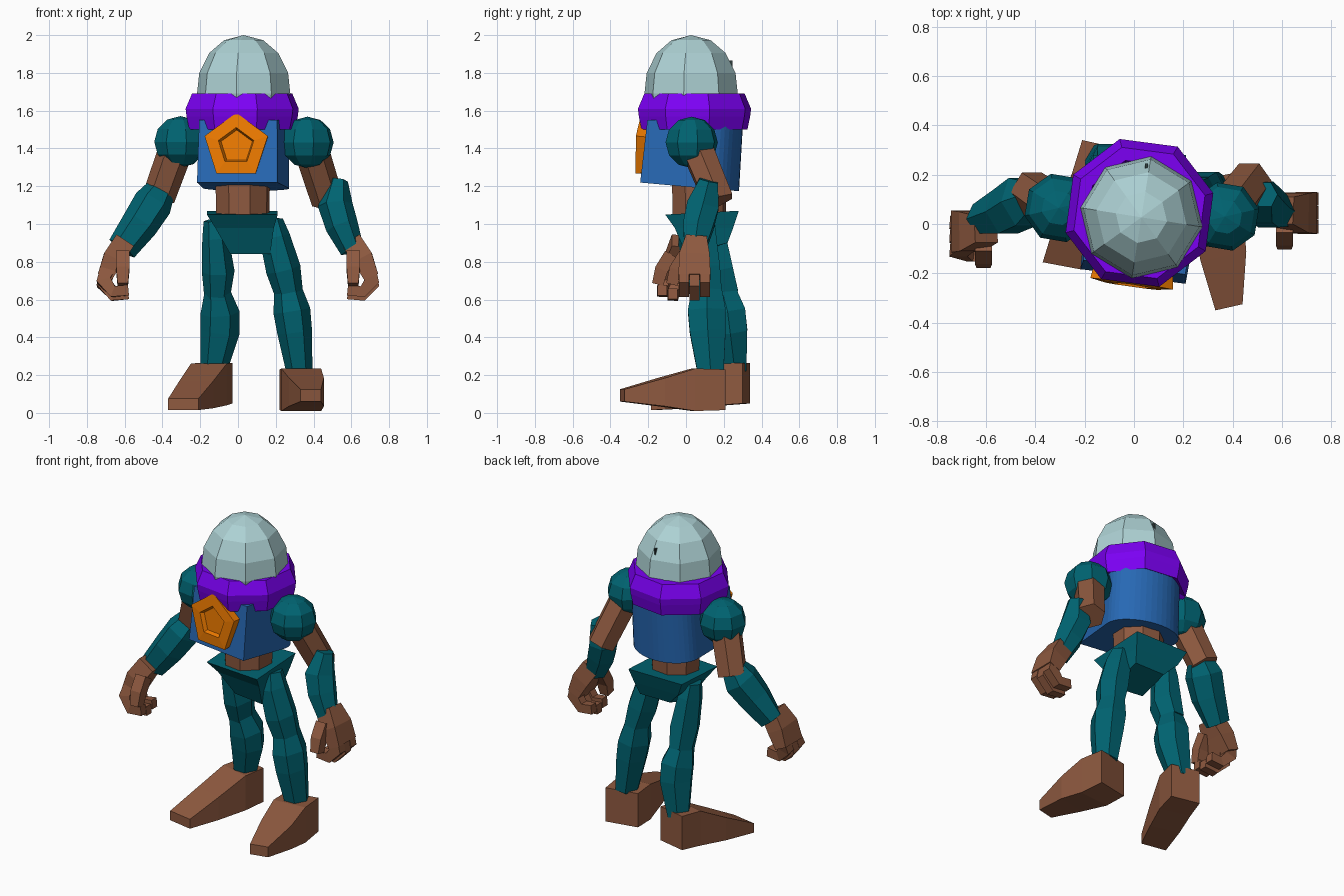
import bpy, bmesh
from math import sin, cos, pi, radians
from mathutils import Vector, Matrix


def mat(name, c):
    m = bpy.data.materials.new(name)
    m.diffuse_color = (*c, 1)
    return m


TEAL = mat("teal", (0.0, 0.125, 0.165))
BROWN = mat("brown", (0.27, 0.1, 0.05))
BLUE = mat("blue", (0.02, 0.14, 0.46))
PURPLE = mat("purple", (0.2, 0.0, 0.9))
ORANGE = mat("orange", (0.87, 0.2, 0.0))
GLASS = mat("pale_blue", (0.42, 0.64, 0.66))
DARK = mat("dark", (0.03, 0.05, 0.05))


def loft(name, rings, m, closed=False):
    """Skin a list of equal-sized point rings; cap the ends or close the loop."""
    bm = bmesh.new()
    vs = [[bm.verts.new(p) for p in r] for r in rings]
    n = len(vs[0])
    pairs = list(zip(vs, vs[1:])) + ([(vs[-1], vs[0])] if closed else [])
    for a, b in pairs:
        for i in range(n):
            j = (i + 1) % n
            bm.faces.new((a[i], a[j], b[j], b[i]))
    if not closed:
        bm.faces.new(vs[0][::-1])
        bm.faces.new(vs[-1])
    bmesh.ops.remove_doubles(bm, verts=bm.verts, dist=1e-5)
    bmesh.ops.recalc_face_normals(bm, faces=bm.faces)
    me = bpy.data.meshes.new(name)
    bm.to_mesh(me)
    bm.free()
    me.materials.append(m)
    ob = bpy.data.objects.new(name, me)
    bpy.context.collection.objects.link(ob)
    return ob


def lathe(name, c, prof, n, phase, m, closed=False):
    """Revolve (radius, z) pairs around a vertical axis through c."""
    ph = radians(phase)
    rings = [[(c[0] + r * cos(ph + 2 * pi * i / n), c[1] + r * sin(ph + 2 * pi * i / n), z)
              for i in range(n)] for r, z in prof]
    return loft(name, rings, m, closed)


def tube(name, path, n, m):
    """Limb through (x, y, z, depth radius, width radius) stations."""
    pts = [Vector(p[:3]) for p in path]
    rings = []
    for i, p in enumerate(path):
        d = (pts[min(i + 1, len(pts) - 1)] - pts[max(i - 1, 0)]).normalized()
        u = Vector((0, 1, 0))
        u = (u - d * u.dot(d)).normalized()
        v = d.cross(u)
        k = 1 / cos(pi / n)
        rings.append([pts[i] + u * p[3] * k * cos(pi / n + 2 * pi * j / n)
                      + v * p[4] * k * sin(pi / n + 2 * pi * j / n) for j in range(n)])
    return loft(name, rings, m)


# helmet dome with small rear slit
lathe("helmet", (0.03, 0.027),
      [(0.24, 1.64), (0.25, 1.69), (0.238, 1.80), (0.185, 1.905), (0.105, 1.973), (0, 2.0)],
      8, -9, GLASS)
loft("helmet_slit", [[(0.05 + a, 0.235 + b, z) for a, b in
                      ((-.006, -.02), (.006, -.02), (.006, .01), (-.006, .01))]
                     for z in (1.80, 1.865)], DARK)

# collar ring
lathe("collar", (0.022, 0.045),
      [(0.20, 1.55), (0.29, 1.50), (0.305, 1.57), (0.31, 1.61), (0.275, 1.69), (0.22, 1.69)],
      8, 15, PURPLE, closed=True)

# torso: flat front, half-round back, slightly turned
YAW = Matrix.Rotation(radians(-8), 3, 'Z')
ARC = 20
prof = [(-0.215, -0.245), (0.215, -0.245)] + [
    (0.23 * cos(pi * i / ARC), 0.09 + 0.16 * sin(pi * i / ARC)) for i in range(ARC + 1)]


def torso_ring(z, slope, lean, k):
    return [YAW @ Vector((x * k, y * k + lean, z - slope * (y + 0.25))) + Vector((0.03, 0.03, 0))
            for x, y in prof]


loft("torso", [torso_ring(1.22, 0.09, 0, 1), torso_ring(1.55, 0, 0.03, 0.97)], BLUE)

# chest badge: pentagon with recessed centre
tilt = Matrix.Rotation(radians(-3), 3, 'X')


def pent(r, d):
    return [YAW @ (tilt @ Vector((r * cos(pi / 2 + 2 * pi * i / 5), d,
                                  r * sin(pi / 2 + 2 * pi * i / 5))))
            + Vector((-0.007, -0.225, 1.41)) for i in range(5)]


loft("chest_badge", [pent(0.17, 0.035), pent(0.178, -0.02), pent(0.10, -0.025),
                     pent(0.088, 0.0)], ORANGE)

# waist and pelvis
lathe("waist", (0.025, 0.07), [(0.145, 1.03), (0.15, 1.26)], 8, 15, BROWN)


def rect(x0, x1, y0, y1, zf, zb):
    return [(x0, y0 + 0.03, zf), (x1, y0, zf), (x1, y1, zb), (x0, y1, zb)]


loft("pelvis", [rect(-0.04, 0.17, 0.0, 0.22, 0.84, 0.9),
                rect(-0.12, 0.19, -0.06, 0.25, 0.98, 0.98),
                rect(-0.165, 0.21, -0.11, 0.28, 1.05, 1.07)], TEAL)

# legs
tube("right_thigh", [(0.18, 0.09, 1.02, .06, .05), (0.195, 0.08, 0.93, .08, .07),
                     (0.24, 0.09, 0.76, .09, .08), (0.27, 0.11, 0.63, .08, .065)], 6, TEAL)
tube("right_shin", [(0.265, 0.11, 0.65, .08, .065), (0.285, 0.11, 0.54, .1, .085),
                    (0.3, 0.115, 0.43, .095, .08), (0.325, 0.13, 0.22, .07, .06)], 6, TEAL)
tube("left_thigh", [(-0.13, 0.12, 1.02, .06, .045), (-0.12, 0.13, 0.93, .08, .06),
                    (-0.105, 0.16, 0.75, .09, .075), (-0.11, 0.2, 0.62, .08, .06)], 6, TEAL)
tube("left_shin", [(-0.11, 0.19, 0.64, .075, .06), (-0.095, 0.22, 0.53, .095, .09),
                   (-0.095, 0.235, 0.43, .09, .09), (-0.13, 0.26, 0.22, .06, .06)], 6, TEAL)


# feet: wedge sections of (outer xy, inner xy, bottom z, top z)
def foot(name, secs):
    loft(name, [[(*a, zb), (*b, zb), (*b, zt), (*a, zt)] for a, b, zb, zt in secs], BROWN)


foot("right_foot", [((0.42, 0.21), (0.22, 0.17), 0.015, 0.23),
                    ((0.44, 0.05), (0.23, 0.03), 0.01, 0.235),
                    ((0.455, -0.11), (0.27, -0.15), 0.035, 0.185),
                    ((0.44, -0.325), (0.33, -0.35), 0.06, 0.125)])
foot("left_foot", [((-0.21, 0.34), (-0.03, 0.30), 0.05, 0.265),
                   ((-0.25, 0.21), (-0.06, 0.16), 0.04, 0.26),
                   ((-0.31, 0.04), (-0.13, -0.01), 0.025, 0.17),
                   ((-0.37, -0.155), (-0.21, -0.185), 0.015, 0.075)])

# shoulders
for name, c in (("left_shoulder", (-0.305, 0.065, 1.435)), ("right_shoulder", (0.368, 0.03, 1.432))):
    R = 0.142
    lathe(name, c, [(R * sin(pi * i / 6), c[2] - R * 0.96 * cos(pi * i / 6)) for i in range(7)],
          8, 13, TEAL)

# arms
tube("left_upper_arm", [(-0.32, 0.06, 1.42, .085, .08), (-0.42, 0.13, 1.14, .08, .075)], 6, BROWN)
tube("right_upper_arm", [(0.38, 0.05, 1.42, .08, .08), (0.475, 0.175, 1.12, .075, .075)], 6, BROWN)
tube("left_forearm", [(-0.39, 0.12, 1.21, .05, .06), (-0.45, 0.09, 1.11, .1, .09),
                      (-0.52, 0.05, 1.0, .09, .085), (-0.615, 0.02, 0.87, .06, .07)], 6, TEAL)
tube("right_forearm", [(0.53, 0.12, 1.23, .05, .045), (0.515, 0.09, 1.1, .085, .08),
                       (0.55, 0.065, 0.99, .08, .075), (0.605, 0.045, 0.86, .055, .055)], 6, TEAL)

# hands: palm, three curled fingers and thumb
for side, s, y, dx, sk in (("left", -1, -0.03, 0.01, -0.02), ("right", 1, 0.045, 0.01, 0)):
    def q(x, yy, z, a, b):
        return (s * (x + dx), y + yy, z, a, b)
    tube(side + "_palm", [q(.59, .01, .91, .055, .055), q(.65, 0, .82, .08, .055),
                          q(.695, 0, .72, .085, .04)], 4, BROWN)
    for i in range(3):
        o = -0.056 + 0.056 * i
        dz = 0.02 * abs(i - 1)
        tube(f"{side}_finger_{i + 1}",
             [q(.68, o, .76, .027, .04), q(.7, o + sk, .68 + dz, .027, .038),
              q(.65, o + sk * 2, .622 + dz, .027, .03),
              q(.57, o + sk * 2, .63 + dz, .025, .028)], 4, BROWN)
    tube(side + "_thumb", [q(.60, -.05, .84, .035, .035), q(.60, -.10, .76, .035, .035),
                           q(.60, -.12, .68, .03, .028)], 4, BROWN)
